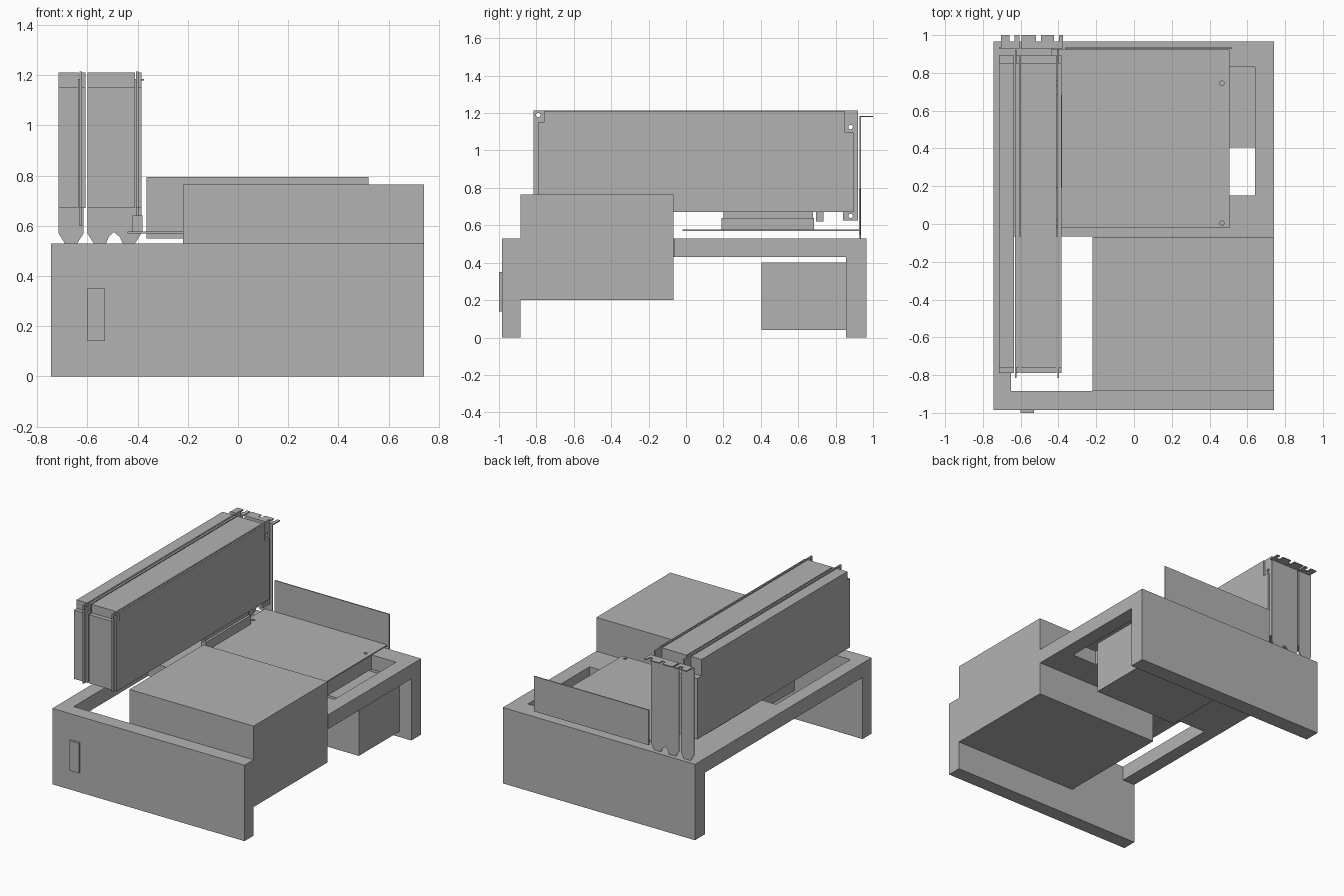
import bpy, bmesh

if "Cube" in bpy.data.objects:
    bpy.data.objects.remove(bpy.data.objects["Cube"], do_unlink=True)

grey = bpy.data.materials.new("plain_grey")
grey.use_nodes = True
grey.diffuse_color = (0.45, 0.45, 0.45, 1)
grey.node_tree.nodes["Principled BSDF"].inputs["Base Color"].default_value = (0.45, 0.45, 0.45, 1)


def prism(name, points, axis, lo, hi):
    """Extrude a flat outline along one axis; outline uses the other two axes in order."""
    def place(p, d):
        co = list(p)
        co.insert("xyz".index(axis), d)
        return co
    bm = bmesh.new()
    face = bm.faces.new([bm.verts.new(place(p, lo)) for p in points])
    top = bmesh.ops.extrude_face_region(bm, geom=[face])["geom"]
    for v in top:
        if isinstance(v, bmesh.types.BMVert):
            v.co["xyz".index(axis)] = hi
    bmesh.ops.recalc_face_normals(bm, faces=bm.faces)
    mesh = bpy.data.meshes.new(name)
    bm.to_mesh(mesh)
    bm.free()
    mesh.materials.append(grey)
    ob = bpy.data.objects.new(name, mesh)
    bpy.context.collection.objects.link(ob)
    return ob


def box(name, x, y, z):
    return prism(name, [(x[0], y[0]), (x[1], y[0]), (x[1], y[1]), (x[0], y[1])], "z", *z)


def cut(ob, cutter):
    """Subtract a cutter, apply, and remove it."""
    mod = ob.modifiers.new("cut", "BOOLEAN")
    mod.operation = "DIFFERENCE"
    mod.solver = "EXACT"
    mod.object = cutter
    cutter.hide_render = True
    bpy.context.view_layer.objects.active = ob
    bpy.ops.object.modifier_apply(modifier=mod.name)
    bpy.data.objects.remove(cutter, do_unlink=True)


def drill(ob, center, axis):
    """Round screw hole through a thin sheet."""
    rot = (0, 0, 0) if axis == "z" else (0, 1.5708, 0)
    bpy.ops.mesh.primitive_cylinder_add(vertices=16, radius=0.012, depth=0.06,
                                        location=center, rotation=rot)
    cut(ob, bpy.context.object)


# Bench frame: two legs and a deck with openings
frame = prism("bench_frame", [(-0.985, 0), (-0.885, 0), (-0.885, 0.43), (0.855, 0.43),
                              (0.855, 0), (0.965, 0), (0.965, 0.53), (-0.985, 0.53)],
              "x", -0.745, 0.74)
cut(frame, box("cutter", (-0.65, 0.8), (-0.885, -0.065), (0.4, 0.6)))
cut(frame, box("cutter", (0.45, 0.64), (0.15, 0.83), (0.4, 0.6)))
box("front_switch_plate", (-0.6, -0.53), (-1.0, -0.985), (0.14, 0.35))

# Power supply and the box hung under the deck
box("power_supply", (-0.22, 0.74), (-0.885, -0.068), (0.2, 0.765))
box("under_deck_box", (0.0, 0.65), (0.405, 0.855), (0.04, 0.4))

# Main board with screw holes, card slot and rear panel
board = box("main_board", (-0.44, 0.505), (-0.02, 0.925), (0.57, 0.578))
for x in (0.465, -0.405):
    for y in (0.005, 0.745):
        drill(board, (x, y, 0.574), "z")
box("card_slot", (-0.42, -0.38), (0.19, 0.685), (0.578, 0.64))
box("rear_panel", (-0.365, 0.52), (0.926, 0.934), (0.55, 0.795))

# Outlines shared by both expansion cards
shroud = [(-0.79, 0.67), (0.895, 0.67), (0.895, 1.095), (0.85, 1.095),
          (0.85, 1.21), (-0.76, 1.21), (-0.76, 1.15), (-0.79, 1.15)]
sheet = [(-0.815, 0.67), (0.2, 0.67), (0.2, 0.6), (0.68, 0.6), (0.68, 0.67),
         (0.695, 0.67), (0.695, 0.62), (0.735, 0.62), (0.735, 0.67), (0.84, 0.67),
         (0.84, 0.625), (0.92, 0.625), (0.92, 1.215), (-0.815, 1.215)]


def card(name, left, sheet_lo, right):
    prism(name + "_cooler", shroud, "x", left, sheet_lo - 0.004)
    ob = prism(name + "_circuit_sheet", sheet, "x", sheet_lo, sheet_lo + 0.01)
    for y, z in ((-0.79, 1.19), (0.88, 1.125), (0.88, 0.65)):
        drill(ob, (sheet_lo, y, z), "x")
    prism(name + "_back_cover", shroud, "x", sheet_lo + 0.01, right)


card("narrow_card", -0.715, -0.631, -0.607)
card("wide_card", -0.6, -0.406, -0.385)

# Card brackets with tapered tongues
prism("narrow_bracket", [(-0.715, 0.57), (-0.69, 0.53), (-0.64, 0.53), (-0.615, 0.57),
                         (-0.615, 1.18), (-0.715, 1.18)], "y", 0.928, 0.935)
prism("wide_bracket", [(-0.6, 0.57), (-0.575, 0.53), (-0.525, 0.53), (-0.515, 0.555),
                       (-0.495, 0.575), (-0.47, 0.555), (-0.46, 0.53), (-0.41, 0.53),
                       (-0.385, 0.57), (-0.385, 1.18), (-0.6, 1.18)], "y", 0.928, 0.935)


def flange(name, lo, hi, notches):
    """Bent bracket top with open notches along its outer edge."""
    pts = [(lo, 0.928), (hi, 0.928), (hi, 1.0)]
    for x in reversed(notches):
        pts += [(x + 0.013, 1.0), (x + 0.013, 0.965), (x - 0.013, 0.965), (x - 0.013, 1.0)]
    prism(name, pts + [(lo, 1.0)], "z", 1.178, 1.185)


flange("narrow_bracket_flange", -0.705, -0.607, [-0.645])
flange("wide_bracket_flange", -0.595, -0.375, [-0.505, -0.41])
